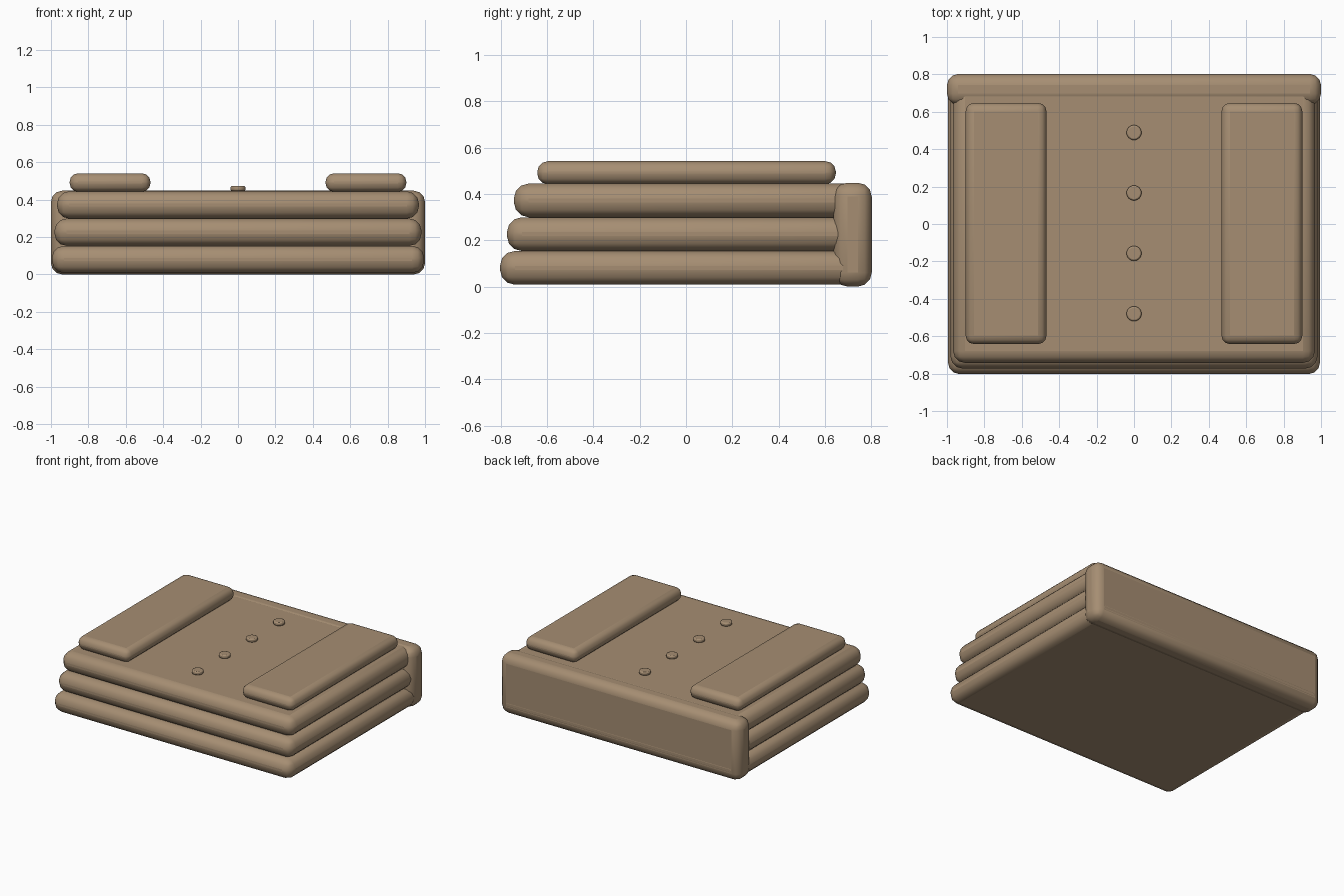
import bpy

if "Cube" in bpy.data.objects:
    bpy.data.objects.remove(bpy.data.objects["Cube"])

tan = bpy.data.materials.new("tan_fabric")
tan.diffuse_color = (0.38, 0.27, 0.17, 1)
tan.use_nodes = True
tan.node_tree.nodes["Principled BSDF"].inputs["Base Color"].default_value = tan.diffuse_color


def finish(ob, name, bevel, segments):
    ob.name = name
    ob.data.materials.append(tan)
    mod = ob.modifiers.new("soft_edges", "BEVEL")
    mod.width = bevel
    mod.segments = segments
    mod.limit_method = "ANGLE"
    bpy.ops.object.shade_smooth_by_angle()


def slab(name, x, y, z, bevel):
    """Rounded box given by its (min, max) range on each axis."""
    spans = (x, y, z)
    bpy.ops.mesh.primitive_cube_add(size=1, location=[(a + b) / 2 for a, b in spans])
    ob = bpy.context.object
    ob.scale = [b - a for a, b in spans]
    bpy.ops.object.transform_apply(location=False, rotation=False, scale=True)
    finish(ob, name, bevel, 3)


# Stacked folded layers, each a little smaller than the one below
for i in range(3):
    hx, hy = 0.995 - 0.014 * i, 0.803 - 0.03 * i
    z = 0.008 + 0.1455 * i
    slab(f"folded_layer_{i + 1}", (-hx, hx), (-hy, hy), (z, z + 0.1455), 0.064)

# Thick fold along the back
slab("back_fold", (-1, 1), (0.637, 0.802), (0, 0.448), 0.06)

# Side flaps lying on top
for side, x in (("left", (-0.9, -0.468)), ("right", (0.468, 0.9))):
    slab(f"{side}_flap", x, (-0.642, 0.647), (0.442, 0.541), 0.045)

# Row of buttons down the middle
for i in range(4):
    bpy.ops.mesh.primitive_cylinder_add(vertices=24, radius=0.04, depth=0.027,
                                        location=(0, -0.48 + 0.323 * i, 0.459))
    finish(bpy.context.object, f"button_{i + 1}", 0.008, 2)
